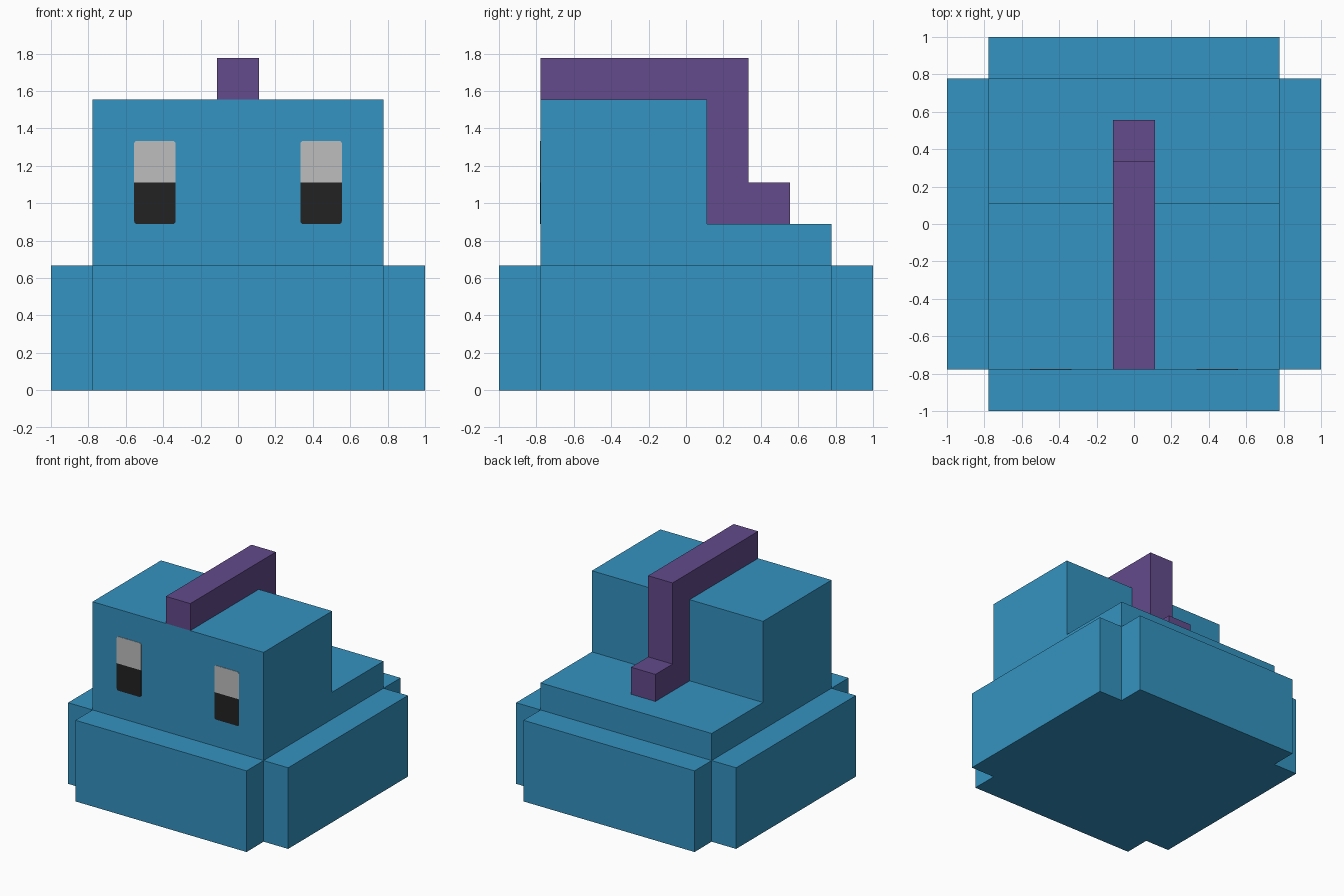
import bpy
import bmesh
import math
from mathutils import Vector

cube = bpy.data.objects.get("Cube")
if cube:
    bpy.data.objects.remove(cube, do_unlink=True)

U = 2 / 9  # block size: every part lies on this grid


def material(name, rgb):
    mat = bpy.data.materials.new(name)
    mat.use_nodes = True
    mat.diffuse_color = (*rgb, 1)
    mat.node_tree.nodes["Principled BSDF"].inputs["Base Color"].default_value = (*rgb, 1)
    return mat


blue = material("blue", (0.034, 0.292, 0.533))
purple = material("purple", (0.125, 0.069, 0.258))
white = material("eye_white", (0.515, 0.515, 0.515))
black = material("eye_black", (0.016, 0.016, 0.016))


def prism(name, profile, axis, lo, hi, mat):
    """Extrude a 2D profile (in grid units) along an axis from lo to hi."""
    def place(a, b, d):
        return Vector({"x": (d, a, b), "y": (a, d, b), "z": (a, b, d)}[axis]) * U

    bm = bmesh.new()
    face = bm.faces.new([bm.verts.new(place(a, b, lo)) for a, b in profile])
    ext = bmesh.ops.extrude_face_region(bm, geom=[face], use_keep_orig=True)
    moved = [v for v in ext["geom"] if isinstance(v, bmesh.types.BMVert)]
    bmesh.ops.translate(bm, verts=moved, vec=place(0, 0, hi - lo))
    bmesh.ops.recalc_face_normals(bm, faces=bm.faces)
    mesh = bpy.data.meshes.new(name)
    bm.to_mesh(mesh)
    bm.free()
    mesh.materials.append(mat)
    obj = bpy.data.objects.new(name, mesh)
    bpy.context.collection.objects.link(obj)
    return obj


# Base: a square with its four corners notched out
quarter = [(4.5, 3.5), (3.5, 3.5), (3.5, 4.5)]
base = []
for turn in range(4):
    for a, b in quarter:
        for _ in range(turn):
            a, b = -b, a
        base.append((a, b))
prism("base", base, "z", 0, 3, blue)

# Head: tall in front, one low step behind
prism("head", [(-3.5, 3), (3.5, 3), (3.5, 4), (0.5, 4), (0.5, 7), (-3.5, 7)],
      "x", -3.5, 3.5, blue)

# Crest: runs over the head, down the back and out along the step
prism("crest", [(-3.5, 7), (0.5, 7), (0.5, 4), (2.5, 4), (2.5, 5),
                (1.5, 5), (1.5, 8), (-3.5, 8)], "x", -0.5, 0.5, purple)


# Eyes: thin plates, rounded only at their outer corners
def eye_half(name, x, direction, mat):
    r, outline = 0.07, [(x - 0.5, 5), (x + 0.5, 5)]
    for side, start in ((1, 0), (-1, 90)):
        for step in range(4):
            t = math.radians(start + step * 30)
            outline.append((x + side * (0.5 - r) + r * math.cos(t),
                            5 + direction * (1 - r + r * math.sin(t))))
    prism(name, outline, "y", -3.515, -3.5, mat)


for side_name, x in (("left", 2), ("right", -2)):
    eye_half(side_name + "_eye_white", x, 1, white)
    eye_half(side_name + "_eye_pupil", x, -1, black)
